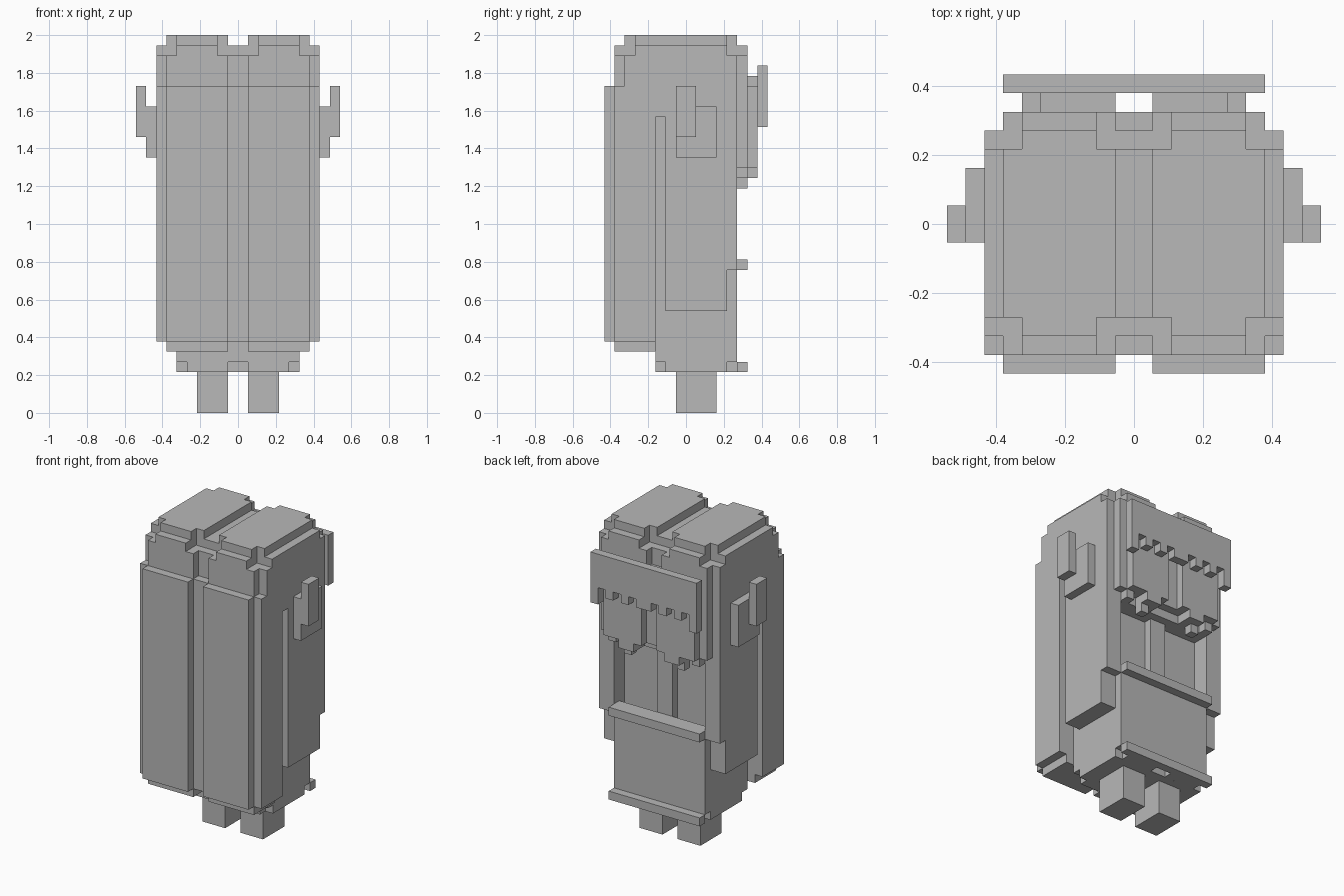
import bpy, bmesh
from mathutils import Matrix, Vector

if "Cube" in bpy.data.objects:
    bpy.data.objects.remove(bpy.data.objects["Cube"])

U = 2 / 37  # one block of the model

grey = bpy.data.materials.new("plain grey")
grey.diffuse_color = (0.48, 0.48, 0.48, 1)
grey.use_nodes = True
grey.node_tree.nodes["Principled BSDF"].inputs["Base Color"].default_value = grey.diffuse_color


def part(name, boxes, mirror=False):
    """One object from boxes (x0, x1, y0, y1, z0, z1) in block units."""
    bm = bmesh.new()
    if mirror:
        boxes = boxes + [(-b[1], -b[0], *b[2:]) for b in boxes]
    for x0, x1, y0, y1, z0, z1 in boxes:
        centre = Vector((x0 + x1, y0 + y1, z0 + z1)) * U / 2
        size = Vector((x1 - x0, y1 - y0, z1 - z0)) * U
        bmesh.ops.create_cube(bm, size=1, matrix=Matrix.Translation(centre) @ Matrix.Diagonal((*size, 1)))
    me = bpy.data.meshes.new(name)
    bm.to_mesh(me)
    bm.free()
    me.materials.append(grey)
    ob = bpy.data.objects.new(name, me)
    bpy.context.collection.objects.link(ob)
    return ob


# Feet
part("feet", [(1, 4, -1, 3, 0, 4)], True)

# Skirt with a notched hem, plus raised hem and belt trims
part("skirt", [(-6, 6, -3, 5, 5, 14)])
part("skirt_hem", [(-6, 6, -2, 4, 4, 5), (1, 5, -3, 5, 4, 5),
                   (-5, -1, -3, 5, 4, 5)])
part("hem_trim", [(-6, 6, 5, 6, 4, 5)])
part("belt_trim", [(-6, 6, 4, 6, 14, 15)])

# Chest, set back between the arms, with a middle strip
part("chest", [(-6, 6, -3, 3, 14, 24)])
part("chest_strip", [(-1, 1, 3, 4, 14, 24)])

# Sleeves at the sides
part("sleeves", [(6, 8, -2, 4, 10, 14), (6, 8, -2, 5, 14, 29)], True)

# Head core
part("head", [(-6, 6, -3, 5, 23, 32), (-1, 1, 5, 6, 24, 33)])

# Upper hair: two lobes with stepped edges and a parting between them
part("hair_cap", [
    (1, 7, -5, 4, 29, 37), (2, 6, -6, 5, 29, 37),
    (2, 6, -7, 6, 29, 36), (1, 7, -7, 6, 29, 35),
    (0, 8, -5, 4, 29, 36), (0, 8, -6, 5, 29, 35),
], True)

# Long hair down the back
part("back_hair", [
    (1, 7, -8, -7, 7, 32), (1, 7, -7, -3, 6, 32), (0, 8, -7, -3, 7, 32),
], True)

# Ears
part("ears", [(8, 9, -1, 3, 25, 30), (9, 10, -1, 1, 27, 32)], True)

# Face: two stepped halves with a jagged lower edge
part("face", [
    (1, 7, 5, 6, 24, 32), (1, 5, 6, 7, 24, 33), (5, 6, 6, 7, 24, 32),
    (2, 4, 5, 7, 23, 24), (5, 6, 5, 6, 23, 24), (3, 4, 5, 6, 22, 23),
], True)

# Fringe with strands of uneven length
ends = [28, 30, 29, 30, 29, 30, 29]
part("fringe", [(0, 7, 7, 8, 30, 34)]
     + [(6 - i, 7 - i, 7, 8, z, 30) for i, z in enumerate(ends) if z < 30], True)
